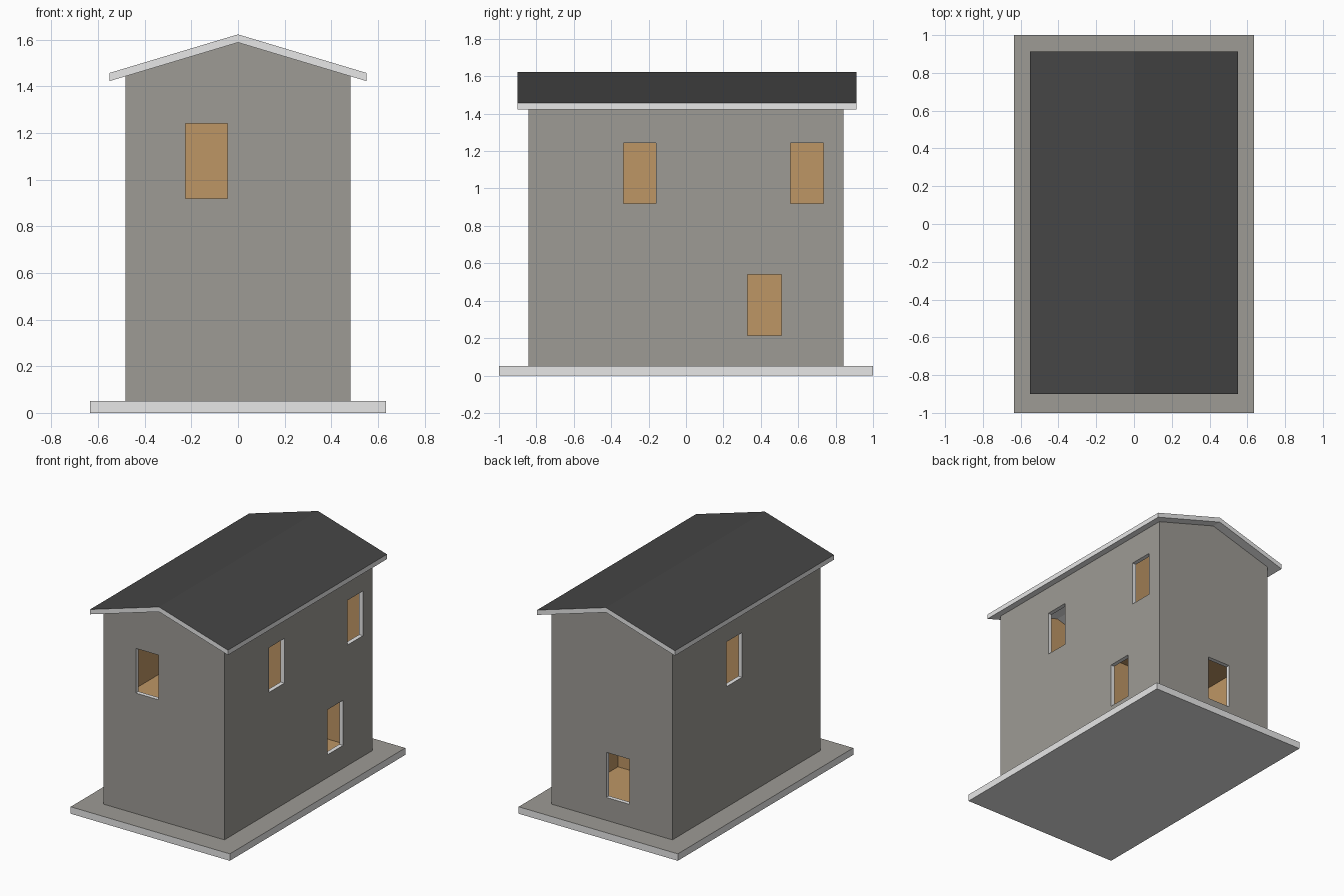
import bpy, bmesh
from mathutils import Vector

if "Cube" in bpy.data.objects:
    bpy.data.objects.remove(bpy.data.objects["Cube"])


def material(name, rgb):
    m = bpy.data.materials.new(name)
    m.diffuse_color = (*rgb, 1)
    m.use_nodes = True
    m.node_tree.nodes["Principled BSDF"].inputs["Base Color"].default_value = m.diffuse_color
    return m


STONE = material("stone_grey", (0.34, 0.328, 0.30))
TRIM = material("light_grey", (0.8, 0.8, 0.8))
ROOF = material("roof_dark", (0.06, 0.06, 0.06))
WOOD = material("warm_interior", (0.515, 0.305, 0.13))

# Main dimensions
WX, WY, T = 0.482, 0.843, 0.03      # outer wall half sizes, wall thickness
IX, IY = WX - T, WY - T             # inner half sizes
BASE, FLOOR = 0.05, 0.77            # ground and upper floor heights
RIDGE, SLOPE = 1.588, 0.30          # underside of the roof


def under(x):
    return RIDGE - SLOPE * abs(x)


def add_object(name, bm, mats, rule=None):
    bmesh.ops.recalc_face_normals(bm, faces=bm.faces)
    if rule:
        for f in bm.faces:
            f.material_index = rule(f)
    me = bpy.data.meshes.new(name)
    bm.to_mesh(me)
    bm.free()
    for m in mats:
        me.materials.append(m)
    ob = bpy.data.objects.new(name, me)
    bpy.context.collection.objects.link(ob)
    return ob


def add_box(bm, lo, hi):
    lo, hi = Vector(lo), Vector(hi)
    size, mid = hi - lo, (lo + hi) / 2
    for v in bmesh.ops.create_cube(bm, size=1)["verts"]:
        v.co = Vector(a * b for a, b in zip(v.co, size)) + mid


def box(name, lo, hi, mats, rule=None):
    bm = bmesh.new()
    add_box(bm, lo, hi)
    return add_object(name, bm, mats, rule)


def prism(name, profile, y0, y1, mats, rule=None):
    """Extrude an x-z profile along y."""
    bm = bmesh.new()
    face = bm.faces.new([bm.verts.new((x, y0, z)) for x, z in profile])
    ext = bmesh.ops.extrude_face_region(bm, geom=[face])["geom"]
    bmesh.ops.translate(bm, vec=(0, y1 - y0, 0),
                        verts=[g for g in ext if isinstance(g, bmesh.types.BMVert)])
    return add_object(name, bm, mats, rule)


def gable(x, z0):
    return [(-x, z0), (x, z0), (x, under(x)), (0, RIDGE), (-x, under(x))]


def top_first(f):
    return 0 if f.normal.z > 0.5 else 1


# Base slab: stone top, light edges
box("base_slab", (-0.635, -1, 0), (0.635, 1, BASE), [STONE, TRIM], top_first)

# Roof: dark top, light edges and underside
E, TH = 0.55, 0.035
prism("roof", [(-E, under(E)), (0, RIDGE), (E, under(E)),
               (E, under(E) + TH), (0, RIDGE + TH), (-E, under(E) + TH)],
      -0.90, 0.912, [ROOF, TRIM], top_first)

# Wall shell, hollowed out and cut by windows
walls = prism("walls", gable(WX, BASE), -WY, WY, [STONE, WOOD, TRIM])
hollow = box("room_cutter", (-IX, -IY, -0.1), (IX, IY, 2), [WOOD])
LOW, HIGH = (0.215, 0.54), (0.92, 1.242)
windows = [("y", -1, -0.225, -0.045, HIGH),    # front
           ("y", 1, -0.14, 0.045, LOW),        # back
           ("x", -1, 0.05, 0.225, HIGH),       # left
           ("x", 1, -0.335, -0.16, HIGH),      # right
           ("x", 1, 0.56, 0.735, HIGH),
           ("x", 1, 0.33, 0.51, LOW)]
bm = bmesh.new()
for axis, side, a, b, (z0, z1) in windows:
    c = side * ((WX if axis == "x" else WY) - T / 2)
    if axis == "x":
        add_box(bm, (c - 0.05, a, z0), (c + 0.05, b, z1))
    else:
        add_box(bm, (a, c - 0.05, z0), (b, c + 0.05, z1))
holes = add_object("window_cutter", bm, [TRIM])
for cutter in (hollow, holes):
    cutter.hide_render = True
    mod = walls.modifiers.new(cutter.name, "BOOLEAN")
    mod.operation, mod.solver, mod.object = "DIFFERENCE", "EXACT", cutter

# Bake the cuts, then colour: outside stone, inside warm, window reveals light
dg = bpy.context.evaluated_depsgraph_get()
cut = bpy.data.meshes.new_from_object(walls.evaluated_get(dg))
walls.modifiers.clear()
walls.data = cut
cut.materials.clear()
for m in (STONE, WOOD, TRIM):
    cut.materials.append(m)
for p in cut.polygons:
    pts = [cut.vertices[i].co for i in p.vertices]

    def on(axis, d):
        return abs(p.normal[axis]) > 0.9 and all(abs(abs(v[axis]) - d) < 1e-3 for v in pts)
    if on(0, WX) or on(1, WY):
        p.material_index = 0
    elif on(0, IX) or on(1, IY):
        p.material_index = 1
    else:
        p.material_index = 2
for cutter in (hollow, holes):
    bpy.data.objects.remove(cutter)

# Interior floors and room partitions
box("ground_floor", (-IX, -IY, BASE), (IX, IY, BASE + 0.005), [WOOD])
box("upper_floor", (-IX, -IY, FLOOR - 0.03), (IX, IY, FLOOR), [WOOD])
box("lower_partition", (-IX, 0.10, BASE), (IX, 0.13, FLOOR - 0.03), [WOOD])
for i, y in enumerate((-0.08, 0.36)):
    prism(f"upper_partition_{i + 1}", gable(IX, FLOOR), y, y + 0.03, [WOOD])
